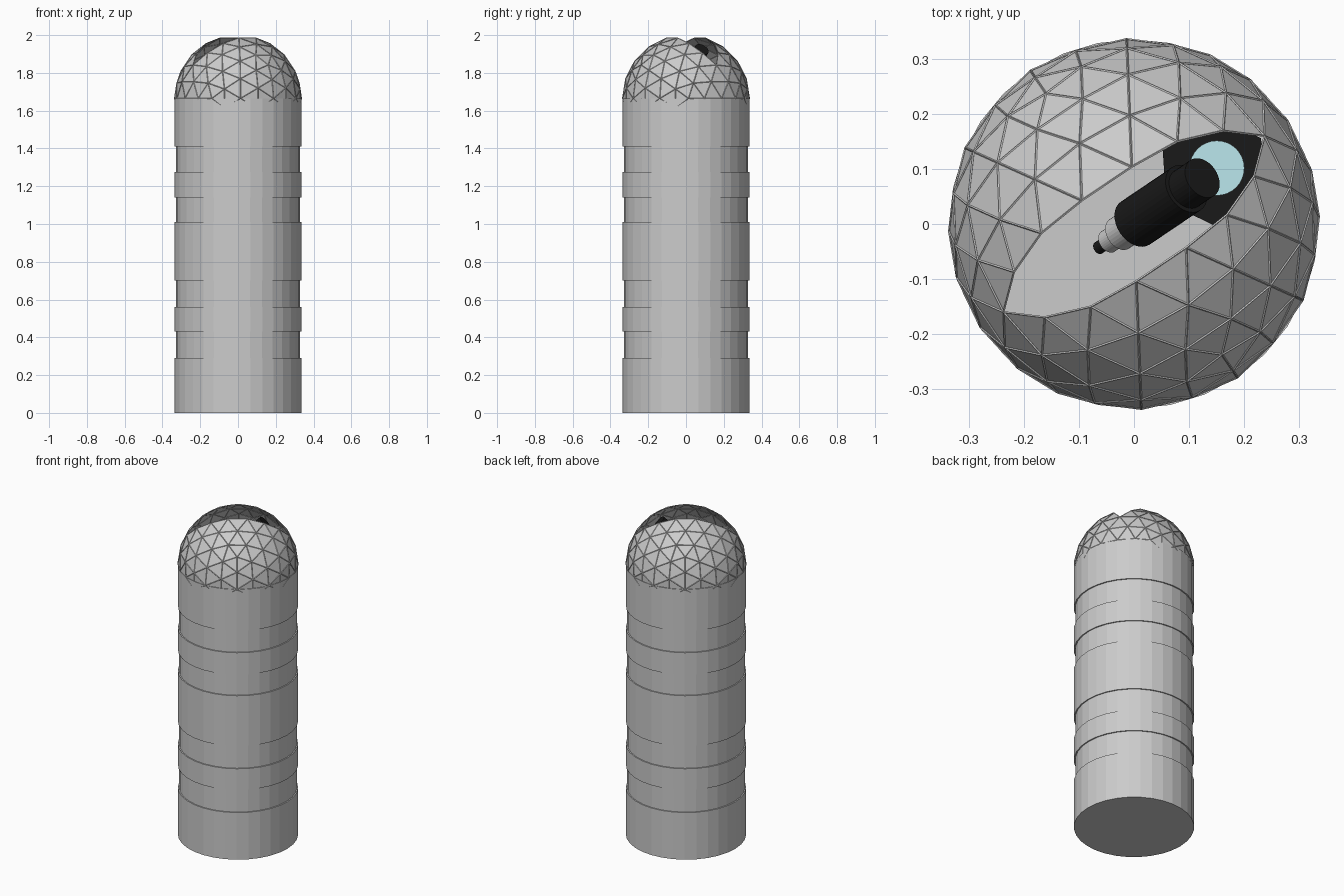
import bpy, bmesh, math
from mathutils import Matrix, Vector

if "Cube" in bpy.data.objects:
    bpy.data.objects.remove(bpy.data.objects["Cube"])

R, ZC = 0.336, 1.665                # dome radius and springing height
ANG = math.radians(34)              # slot direction in plan
SPIN = Matrix.Translation((0, 0, ZC)) @ Matrix.Rotation(ANG, 4, 'Z')


def mat(name, c):
    m = bpy.data.materials.new(name)
    m.diffuse_color = (*c, 1)
    m.use_nodes = True
    m.node_tree.nodes["Principled BSDF"].inputs["Base Color"].default_value = m.diffuse_color
    return m


black = mat("black", (0.01, 0.01, 0.01))
glass = mat("glass", (0.5, 0.8, 0.85))
pale = mat("pale_grey", (0.8, 0.8, 0.8))


def add(name, bm, m=None):
    me = bpy.data.meshes.new(name)
    bm.to_mesh(me)
    bm.free()
    ob = bpy.data.objects.new(name, me)
    bpy.context.collection.objects.link(ob)
    if m:
        me.materials.append(m)
    return ob


def tube(name, p0, p1, r, m=None, seg=32):
    p0, p1 = Vector(p0), Vector(p1)
    d = p1 - p0
    bm = bmesh.new()
    rot = d.to_track_quat('Z', 'Y').to_matrix().to_4x4()
    bmesh.ops.create_cone(bm, cap_ends=True, segments=seg, radius1=r, radius2=r,
                          depth=d.length, matrix=Matrix.Translation((p0 + p1) / 2) @ rot)
    return add(name, bm, m)


# Tower: wide rings alternating with slightly recessed pale bands
levels = [0, 0.29, 0.43, 0.56, 0.70, 1.01, 1.14, 1.275, 1.41, ZC]
for i, (a, b) in enumerate(zip(levels, levels[1:])):
    if i % 2:
        tube(f"recessed_band_{i}", (0, 0, a), (0, 0, b), 0.329, pale)
    else:
        tube(f"tower_ring_{i}", (0, 0, a), (0, 0, b), 0.336)

# Frame with one icosahedron edge lying across the top of the dome
ico = bmesh.new()
bmesh.ops.create_icosphere(ico, subdivisions=1, radius=1)
a = max((v.co for v in ico.verts), key=lambda c: c.z).copy()
b = next(v.co for v in ico.verts if 0.3 < v.co.z < 0.6).copy()
ico.free()
up, along = (a + b).normalized(), (a - b).normalized()
frame = Matrix((along, up.cross(along), up)).to_4x4()


def dome_mesh(low):
    bm = bmesh.new()
    bmesh.ops.create_icosphere(bm, subdivisions=3, radius=R, matrix=frame)

    def drop(f):
        slot = all(abs(v.co.y) < 0.097 and v.co.z > 0.51 * R for v in f.verts)
        return slot or any(v.co.z < low for v in f.verts)
    bmesh.ops.delete(bm, geom=[f for f in bm.faces if drop(f)], context='FACES')
    bmesh.ops.transform(bm, matrix=SPIN, verts=bm.verts)
    return bm


# Dome shell and raised struts along its edges
add("dome_shell", dome_mesh(-0.12))
struts = add("dome_struts", dome_mesh(-0.06))
w = struts.modifiers.new("struts", 'WIREFRAME')
w.thickness = 0.004
w.offset = 0.4
w.use_boundary = True


def at(u, z):
    return (u * math.cos(ANG), u * math.sin(ANG), z)


# Telescope: stepped tubes along one inclined axis through the slot
def axis(u):
    return at(u, 1.775 + u)


for name, u0, u1, r, m in [("eyepiece", -0.078, -0.055, 0.012, black),
                           ("focus_tube", -0.057, -0.03, 0.022, None),
                           ("rear_tube", -0.032, 0.005, 0.032, None),
                           ("main_tube", 0.003, 0.115, 0.047, black),
                           ("front_tube", 0.11, 0.15, 0.039, black)]:
    tube(name, axis(u0), axis(u1), r, m)

# Hexagonal base with a round glass plate under the telescope
base = tube("hex_base", (0, 0, 0), (0, 0, 0.03), 0.104, black, 6)
base.matrix_world = Matrix.Translation(at(0.175, ZC)) @ Matrix.Rotation(ANG + math.pi / 6, 4, 'Z')
tube("glass_plate", at(0.182, ZC + 0.03), at(0.182, ZC + 0.06), 0.05, glass)
